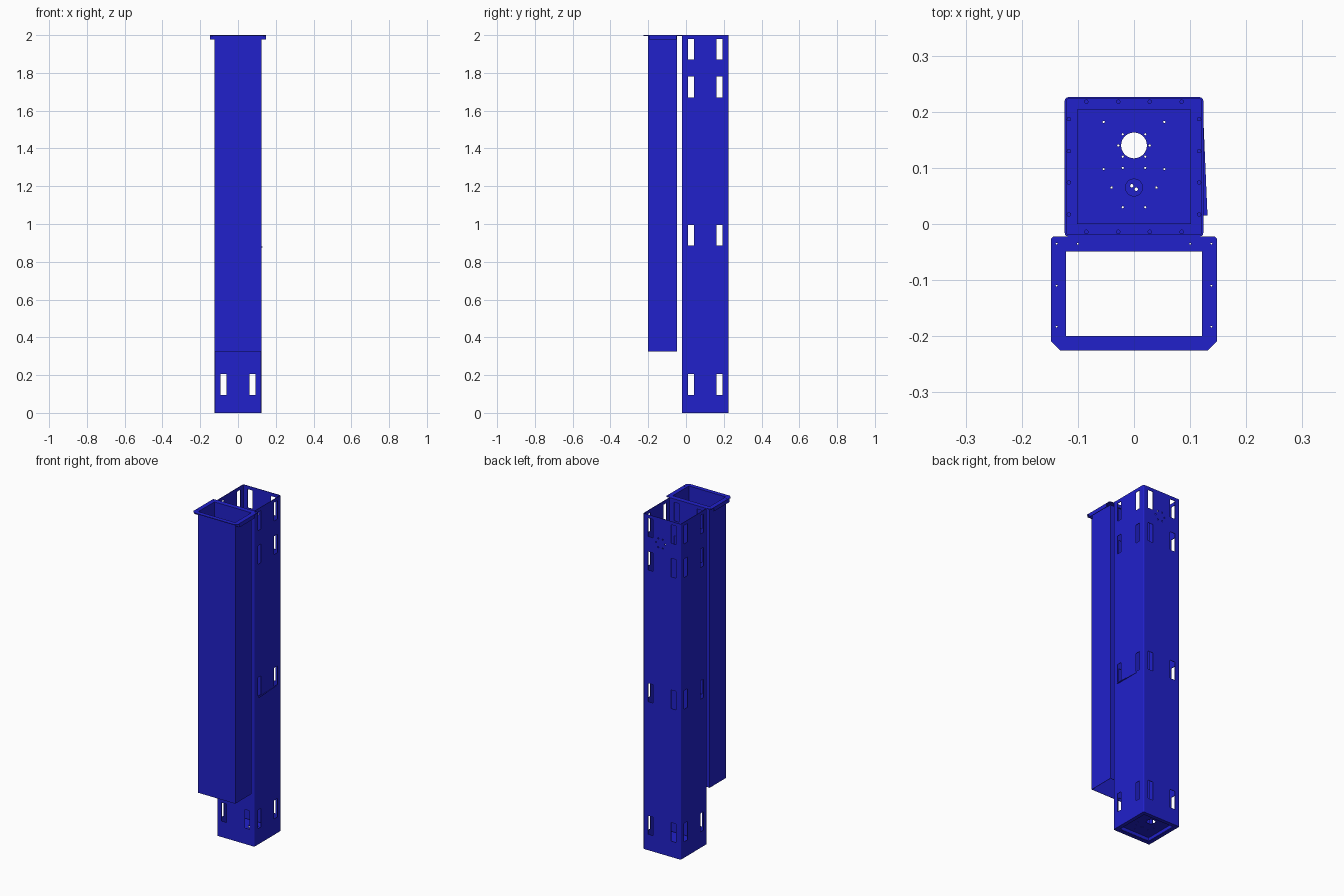
import bpy, bmesh
from math import cos, sin, pi, radians
from mathutils import Matrix

if "Cube" in bpy.data.objects:
    bpy.data.objects.remove(bpy.data.objects["Cube"])

blue = bpy.data.materials.new("blue_paint")
blue.diffuse_color = (0.015, 0.015, 0.6, 1)
blue.use_nodes = True
blue.node_tree.nodes["Principled BSDF"].inputs["Base Color"].default_value = blue.diffuse_color


def add_prism(bm, pts, z0, z1):
    lo = [bm.verts.new((x, y, z0)) for x, y in pts]
    hi = [bm.verts.new((x, y, z1)) for x, y in pts]
    bm.faces.new(lo[::-1])
    bm.faces.new(hi)
    n = len(pts)
    for i in range(n):
        j = (i + 1) % n
        bm.faces.new((lo[i], lo[j], hi[j], hi[i]))


def rect(x0, x1, y0, y1, r=0.0):
    if not r:
        return [(x0, y0), (x1, y0), (x1, y1), (x0, y1)]
    pts = []
    for cx, cy, a in ((x0 + r, y0 + r, 180), (x1 - r, y0 + r, 270),
                      (x1 - r, y1 - r, 0), (x0 + r, y1 - r, 90)):
        pts += [(cx + r * cos(radians(a + t)), cy + r * sin(radians(a + t))) for t in (0, 30, 60, 90)]
    return pts


def disc(x, y, r, n=16):
    return [(x + r * cos(2 * pi * i / n), y + r * sin(2 * pi * i / n)) for i in range(n)]


def make(name, bm, helper=False):
    me = bpy.data.meshes.new(name)
    bm.to_mesh(me)
    bm.free()
    ob = bpy.data.objects.new(name, me)
    bpy.context.collection.objects.link(ob)
    if helper:
        ob.hide_render = True
    else:
        me.materials.append(blue)
    return ob


def part(name, prisms, cuts=(), extra=None):
    bm = bmesh.new()
    for p in prisms:
        add_prism(bm, *p)
    ob = make(name, bm)
    if cuts or extra:
        cb = bmesh.new()
        for c in cuts:
            add_prism(cb, *c)
        if extra:
            extra(cb)
        cutter = make(name + "_cutter", cb, True)
        m = ob.modifiers.new("cut", 'BOOLEAN')
        m.operation, m.solver, m.object = 'DIFFERENCE', 'EXACT', cutter
        bpy.context.view_layer.objects.active = ob
        bpy.ops.object.modifier_apply(modifier="cut")
        bpy.data.objects.remove(cutter)
    return ob


# Main square column: rounded thin-walled tube
X, Y0, Y1, T = 0.1235, -0.022, 0.226, 0.003
YC = (Y0 + Y1) / 2
column = part("column", [(rect(-X, X, Y0, Y1, 0.006), 0, 2)],
              [(rect(-X + T, X - T, Y0 + T, Y1 - T, 0.004), -0.1, 2.1)])


# Slots in all four walls, plus a ring of small holes in the back
def slots(bm):
    for z in (0.095, 0.885, 1.67, 1.87):
        for s in (-0.076, 0.076):
            for wall in (-X, X):
                add_prism(bm, rect(wall - .01, wall + .01, YC + s - .016, YC + s + .016), z, z + 0.11)
            for wall in (Y0, Y1):
                add_prism(bm, rect(s - .016, s + .016, wall - .01, wall + .01), z, z + 0.11)
    for i in range(6):
        a = i * pi / 3
        bmesh.ops.create_cone(bm, cap_ends=True, segments=10, radius1=.004, radius2=.004, depth=.02,
                              matrix=Matrix.Translation((.01 + .03 * cos(a), Y1, 1.85 + .03 * sin(a)))
                              @ Matrix.Rotation(pi / 2, 4, 'X'))


cb = bmesh.new()
slots(cb)
cutter = make("slot_cutter", cb, True)
m = column.modifiers.new("slots", 'BOOLEAN')
m.operation, m.solver, m.object = 'DIFFERENCE', 'EXACT', cutter
bpy.context.view_layer.objects.active = column
bpy.ops.object.modifier_apply(modifier="slots")
bpy.data.objects.remove(cutter)

# Bottom flange with a raised floor tray
P = 0.102
part("bottom_flange", [(rect(-X + T, X - T, Y0 + T, Y1 - T), 0, 0.004)],
     [(rect(-P, P, YC - P, YC + P), -0.1, 0.1)])
part("tray_rim", [(rect(-P, P, YC - P, YC + P), 0.002, 0.022)],
     [(rect(-P + T, P - T, YC - P + T, YC + P - T), -0.1, 0.1)])
holes = [(disc(0, 0.14, 0.023, 32), 0, 0.1)]
for x, y in ((.054, .182), (.054, .098), (.04, .065), (.02, .03),
             (.02, .16), (.02, .12), (.02, .10), (.028, .14)):
    for s in (-x, x):
        holes.append((disc(s, y, 0.002, 8), 0, 0.1))
pair = [(disc(-.004, .068, .003, 10), 0, 0.1), (disc(.004, .062, .003, 10), 0, 0.1)]
part("floor_tray", [(rect(-P, P, YC - P, YC + P), 0.022, 0.025)], holes + pair)
part("floor_boss", [(disc(0, .065, .016, 24), 0.025, 0.028)], pair)

# Rivets around the bottom flange
rivets = []
for d in (-.085, -.028, .028, .085):
    for s in (-1, 1):
        rivets.append((disc(s * .116, YC + d, .004, 10), 0.004, 0.008))
        rivets.append((disc(d, YC + s * .116, .004, 10), 0.004, 0.008))
part("flange_rivets", rivets)

# Front duct, open at both ends
D0, D1 = -0.202, -0.047
part("front_duct", [(rect(-X, X, D0, D1), 0.325, 1.996)],
     [(rect(-X + .002, X - .002, D0 + .002, D1 - .002), 0, 2.2)])

# Flange round the duct top, joined to the column
W, F = 0.148, -0.225
outline = [(-W + .016, F), (W - .016, F), (W, F + .016), (W, Y0 - .004), (W - .004, Y0),
           (-W + .004, Y0), (-W, Y0 - .004), (-W, F + .016)]
small = [(disc(s * x, y, .0016, 8), 1.9, 2.1) for s in (-1, 1)
         for x, y in ((.138, -.035), (.138, -.11), (.138, -.183), (.1, -.035))]
part("duct_flange", [(outline, 1.996, 2)],
     [(rect(-X + .002, X - .002, D0 + .002, D1 - .002), 1.9, 2.1)] + small)

# Turned-down side lips with front gussets
for s, side in ((-1, "left"), (1, "right")):
    def span(a, b, y0, y1):
        return rect(min(s * a, s * b), max(s * a, s * b), y0, y1)
    part(side + "_flange_lip", [(span(W - .003, W, -.193, -.05), 1.977, 1.996)])
    part(side + "_flange_gusset", [(span(X, W, -.196, -.193), 1.977, 1.996)])

# Thin tapered tab on the right wall
part("side_tab", [([(X - .001, .015), (.131, .015), (X, .19), (X - .001, .19)], 0.876, 0.88)])
